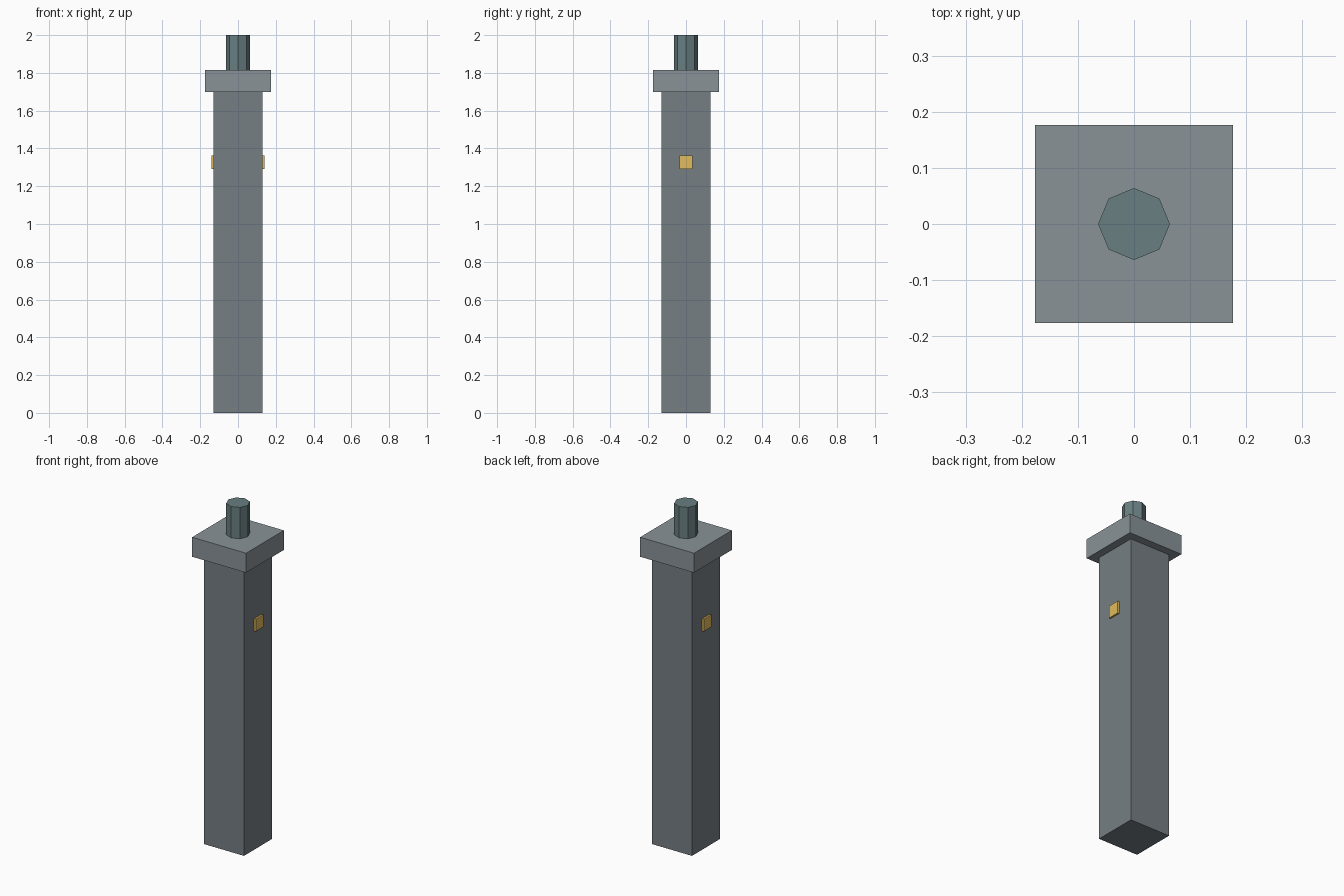
import bpy

if "Cube" in bpy.data.objects:
    bpy.data.objects.remove(bpy.data.objects["Cube"])


def material(name, rgb):
    m = bpy.data.materials.new(name)
    m.diffuse_color = (*rgb, 1)
    m.use_nodes = True
    m.node_tree.nodes["Principled BSDF"].inputs["Base Color"].default_value = m.diffuse_color
    return m


def box(name, x, y, z, mat):
    """Box spanning the given (min, max) ranges."""
    spans = (x, y, z)
    bpy.ops.mesh.primitive_cube_add(size=1, location=[(a + b) / 2 for a, b in spans])
    ob = bpy.context.object
    ob.name = name
    ob.scale = [b - a for a, b in spans]
    bpy.ops.object.transform_apply(location=False, rotation=False, scale=True)
    ob.data.materials.append(mat)
    return ob


stone = material("post_grey", (0.18, 0.21, 0.23))
cap_grey = material("cap_grey", (0.25, 0.29, 0.31))
metal = material("pin_grey_green", (0.14, 0.21, 0.22))
gold = material("gold", (0.75, 0.50, 0.11))

# Square post and overhanging cap
box("post", (-0.13, 0.13), (-0.13, 0.13), (0, 1.70), stone)
box("cap", (-0.176, 0.176), (-0.176, 0.176), (1.70, 1.815), cap_grey)

# Octagonal pin on top, corners on the axes
bpy.ops.mesh.primitive_cylinder_add(vertices=8, radius=0.064, depth=0.185,
                                    location=(0, 0, 1.9075))
pin = bpy.context.object
pin.name = "top_pin"
pin.data.materials.append(metal)

# Small gold plates on the left and right sides
for side, s in (("left", -1), ("right", 1)):
    box(side + "_plate", sorted((s * 0.13, s * 0.141)), (-0.035, 0.035),
        (1.29, 1.362), gold)
